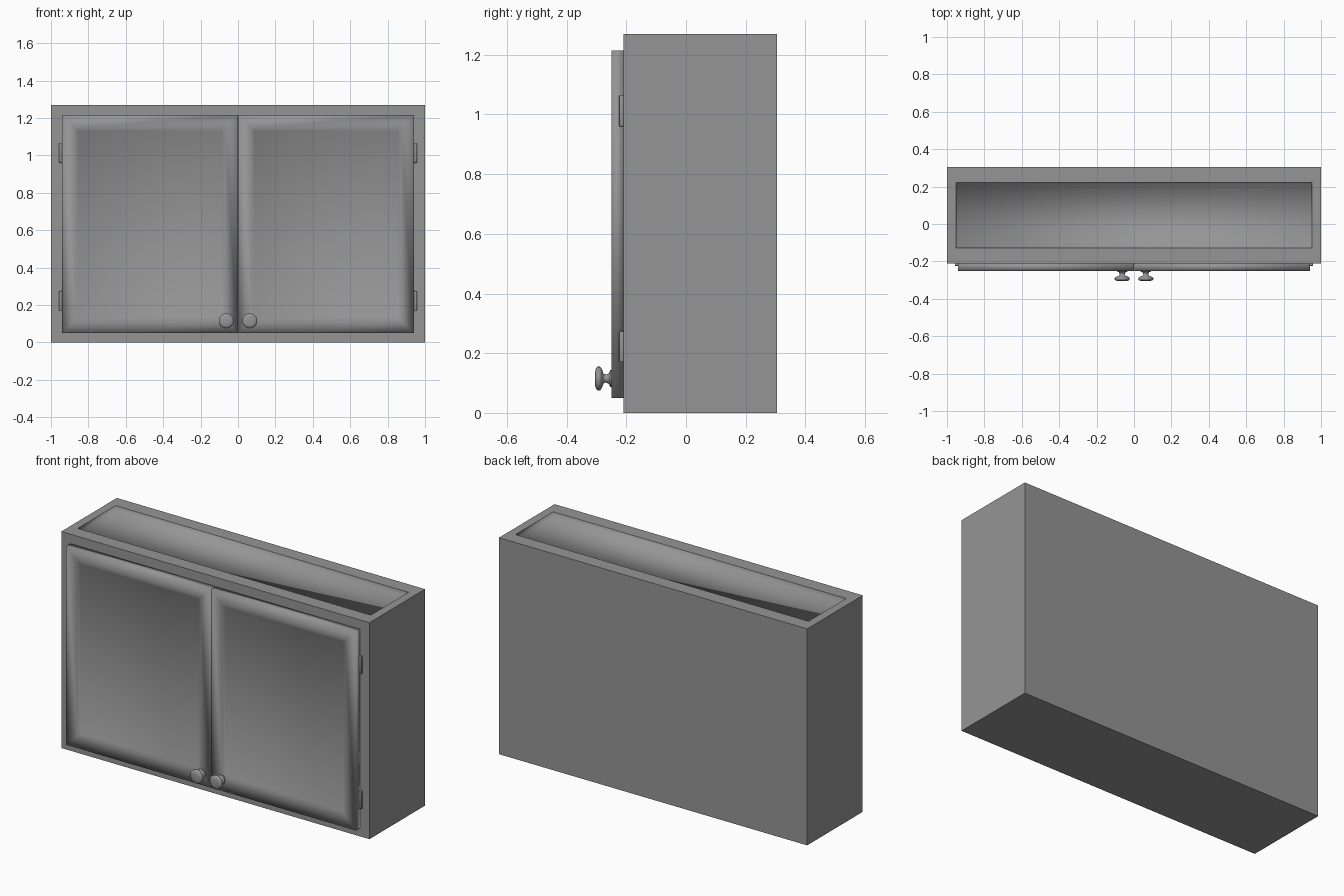
import bpy, bmesh
from math import pi
from mathutils import Vector

old = bpy.data.objects.get("Cube")
if old:
    bpy.data.objects.remove(old, do_unlink=True)

grey = bpy.data.materials.new("plain grey")
grey.use_nodes = True
colour = (0.3, 0.3, 0.3, 1)
grey.diffuse_color = colour
grey.node_tree.nodes["Principled BSDF"].inputs["Base Color"].default_value = colour


def finish(bm, name, angle=None):
    """Turn a bmesh into an object, optionally smoothed below an angle."""
    mesh = bpy.data.meshes.new(name)
    bm.to_mesh(mesh)
    bm.free()
    mesh.materials.append(grey)
    obj = bpy.data.objects.new(name, mesh)
    bpy.context.collection.objects.link(obj)
    if angle is not None:
        bpy.ops.object.select_all(action='DESELECT')
        obj.select_set(True)
        bpy.context.view_layer.objects.active = obj
        bpy.ops.object.shade_smooth_by_angle(angle=angle)
    return obj


def box(low, high):
    bm = bmesh.new()
    bmesh.ops.create_cube(bm, size=1)
    low, high = Vector(low), Vector(high)
    for v in bm.verts:
        v.co = (low + high) / 2 + v.co * (high - low)
    return bm


def facing(bm, direction):
    bm.normal_update()
    return max(bm.faces, key=lambda f: f.normal.dot(Vector(direction)))


def scale_about(face, middle, sx, sy, sz):
    """Scale a face's corners about a point."""
    for v in face.verts:
        d = v.co - middle
        v.co = middle + Vector((d.x * sx, d.y * sy, d.z * sz))


# Carcass with a shallow softly shaded recess in the top
bm = box((-1, -0.21, 0), (1, 0.305, 1.27))
top = facing(bm, (0, 0, 1))
bmesh.ops.inset_region(bm, faces=[top], thickness=0.07)
middle = top.calc_center_median()
scale_about(top, middle, 1, 0.84, 1)
rim = list(top.edges)
bmesh.ops.inset_region(bm, faces=[top], thickness=0.008, depth=-0.025)
for f in bm.faces:
    f.smooth = f == top or any(e in rim for e in f.edges) and f.calc_center_median().z < 1.269
for e in rim:
    e.smooth = False
finish(bm, "cabinet_body")

# Doors with a frame and a softly sunk panel
for side, x0, x1 in (("right", -0.94, -0.001), ("left", 0.002, 0.94)):
    bm = box((x0, -0.25, 0.05), (x1, -0.21, 1.215))
    front = facing(bm, (0, -1, 0))
    bmesh.ops.inset_region(bm, faces=[front], thickness=0.1)
    bmesh.ops.inset_region(bm, faces=[front], thickness=0.02, depth=-0.012)
    finish(bm, side + "_door", angle=pi)

# Turned knob: foot, neck and rounded head as (radius, y)
profile = [(0, -0.245), (0.028, -0.245), (0.028, -0.254), (0.018, -0.258),
           (0.013, -0.268), (0.016, -0.276), (0.034, -0.283), (0.04, -0.288),
           (0.04, -0.296), (0.034, -0.302), (0.02, -0.305), (0, -0.305)]
for side, x in (("right", -0.063), ("left", 0.063)):
    bm = bmesh.new()
    verts = [bm.verts.new((x + r, y, 0.115)) for r, y in profile]
    edges = [bm.edges.new(pair) for pair in zip(verts, verts[1:])]
    bmesh.ops.spin(bm, geom=verts + edges, cent=(x, 0, 0.115), axis=(0, 1, 0),
                   angle=2 * pi, steps=24, use_merge=True)
    bmesh.ops.remove_doubles(bm, verts=bm.verts[:], dist=0.0002)
    bmesh.ops.recalc_face_normals(bm, faces=bm.faces[:])
    finish(bm, side + "_knob", angle=0.9)

# Hinges on the outer edge of each door
for side, s in (("right", -1), ("left", 1)):
    for level, z in (("lower", 0.222), ("upper", 1.012)):
        x = 0.948 * s
        bm = box((x - 0.009, -0.224, z - 0.052), (x + 0.009, -0.209, z + 0.052))
        bmesh.ops.bevel(bm, geom=bm.edges[:], offset=0.003, segments=2,
                        affect='EDGES', profile=0.5)
        finish(bm, side + "_" + level + "_hinge", angle=0.9)
